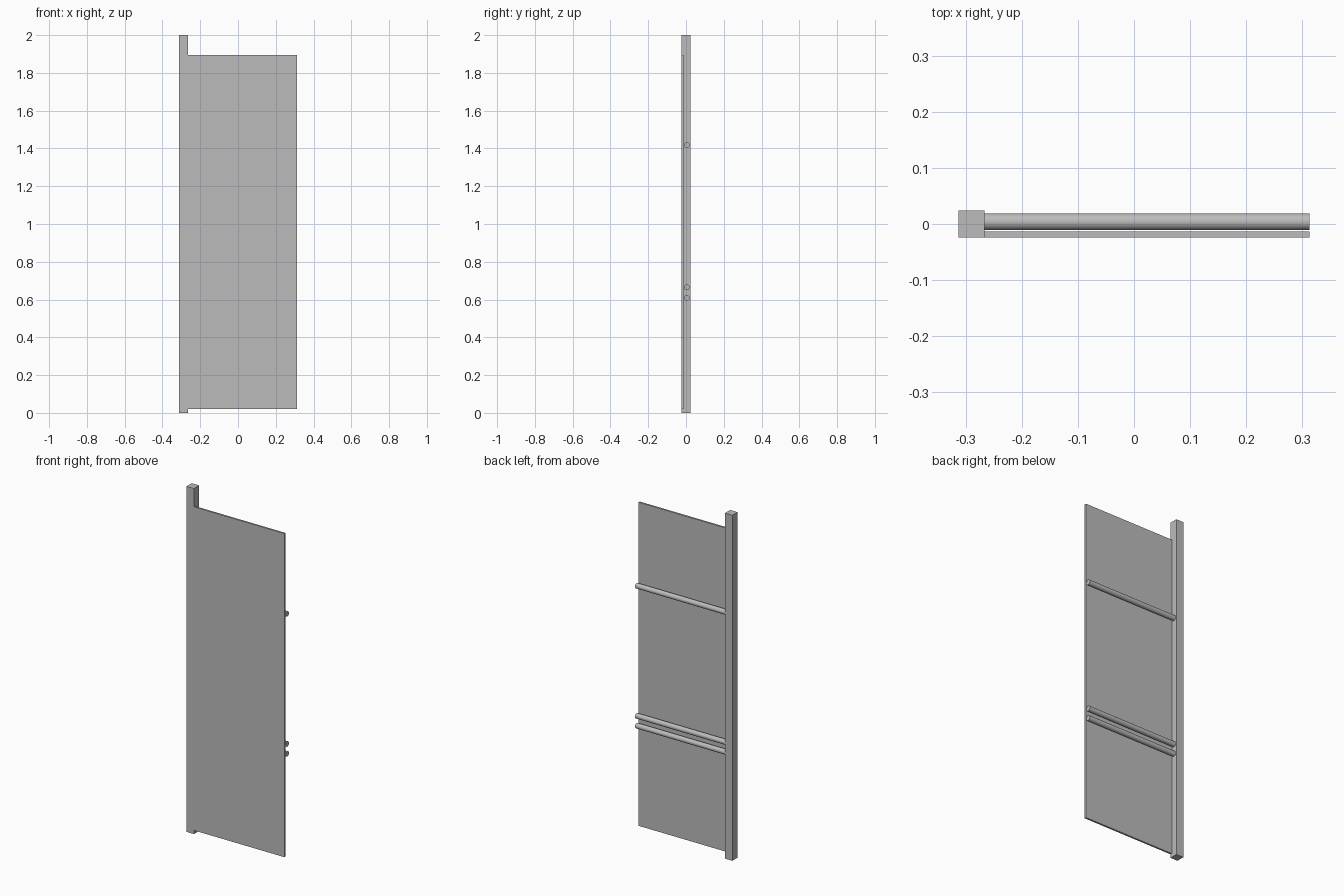
import bpy
import math

cube = bpy.data.objects.get("Cube")
if cube:
    bpy.data.objects.remove(cube, do_unlink=True)

# Single plain grey finish
grey = bpy.data.materials.new("plain grey")
grey.use_nodes = True
colour = (0.5, 0.5, 0.5, 1)
grey.diffuse_color = colour
grey.node_tree.nodes["Principled BSDF"].inputs["Base Color"].default_value = colour

LEFT, INNER, RIGHT = -0.313, -0.266, 0.313
FRONT, BACK = -0.0237, 0.0237


def finish(name):
    obj = bpy.context.object
    obj.name = name
    obj.data.materials.append(grey)
    bpy.ops.object.transform_apply(location=False, rotation=True, scale=True)
    return obj


def box(name, low, high):
    centre = [(a + b) / 2 for a, b in zip(low, high)]
    bpy.ops.mesh.primitive_cube_add(size=1, location=centre)
    bpy.context.object.scale = [b - a for a, b in zip(low, high)]
    return finish(name)


def rail(name, z):
    bpy.ops.mesh.primitive_cylinder_add(
        vertices=32, radius=0.015, depth=RIGHT - INNER,
        location=((INNER + RIGHT) / 2, 0.004, z),
        rotation=(0, math.pi / 2, 0))
    finish(name)
    bpy.ops.object.shade_smooth_by_angle()


# Square post at one side, with the panel flush to its front
box("post", (LEFT, FRONT, 0), (INNER, BACK, 2))
box("panel", (INNER, FRONT, 0.021), (RIGHT, -0.013, 1.894))

# Round rails across the back of the panel
for name, z in (("upper_rail", 1.418), ("middle_rail", 0.665), ("lower_rail", 0.608)):
    rail(name, z)
